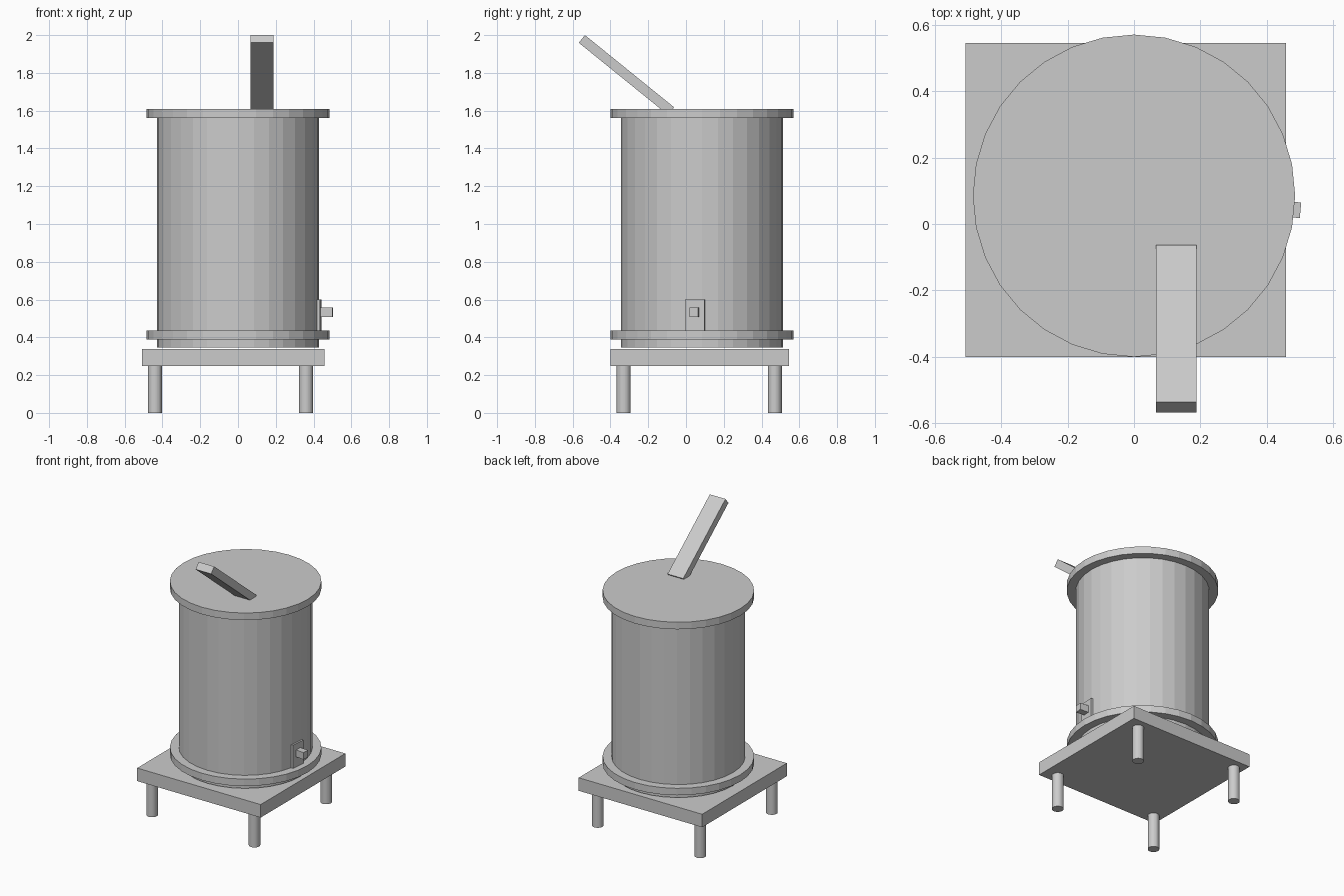
import bpy
import math
from mathutils import Vector

if "Cube" in bpy.data.objects:
    bpy.data.objects.remove(bpy.data.objects["Cube"], do_unlink=True)

# Single plain grey
grey = bpy.data.materials.new("plain_grey")
grey.use_nodes = True
COLOR = (0.6, 0.6, 0.6, 1.0)
grey.diffuse_color = COLOR
grey.node_tree.nodes["Principled BSDF"].inputs["Base Color"].default_value = COLOR

DRUM = Vector((0.0, 0.085, 0.0))      # drum axis
STAND = Vector((-0.025, 0.072, 0.0))  # stand centre


def finish(name):
    obj = bpy.context.object
    obj.name = name
    obj.data.materials.append(grey)
    return obj


def cylinder(name, centre, radius, bottom, top, sides=32):
    bpy.ops.mesh.primitive_cylinder_add(
        vertices=sides, radius=radius, depth=top - bottom,
        location=(centre.x, centre.y, (bottom + top) / 2))
    return finish(name)


def box(name, centre, size, rotation=(0, 0, 0)):
    bpy.ops.mesh.primitive_cube_add(size=1, location=centre, rotation=rotation)
    bpy.context.object.scale = size
    bpy.ops.object.transform_apply(location=False, rotation=False, scale=True)
    return finish(name)


# Drum with lid and lower rim
cylinder("drum_body", DRUM, 0.428, 0.345, 1.565)
cylinder("lid", DRUM, 0.485, 1.56, 1.61)
cylinder("lower_rim", DRUM, 0.485, 0.388, 0.437)

# Square stand on four round legs
box("stand_top", (STAND.x, STAND.y, 0.293), (0.965, 0.945, 0.092))
for side, sx in (("right", -1), ("left", 1)):
    for end, sy in (("front", -1), ("back", 1)):
        spot = STAND + Vector((sx * 0.4, sy * 0.4, 0)) + Vector((-0.015, -0.002, 0))
        cylinder(f"{end}_{side}_leg", spot, 0.037, 0.0, 0.25)

# Slanted lever rising from the lid towards the front
upper, lower = Vector((0.127, -0.535, 2.0)), Vector((0.127, -0.063, 1.618))
run = lower - upper
tilt = math.atan2(run.z, run.y)
thickness = 0.052
inward = Vector((0, math.sin(tilt), -math.cos(tilt))) * thickness / 2
box("lever", (upper + lower) / 2 + inward, (0.122, run.length, thickness),
    (tilt, 0, 0))

# Small plate and knob, turned to follow the drum wall
turn = math.radians(-5)
outward = Vector((math.cos(turn), math.sin(turn), 0))
box("tap_plate", DRUM + outward * 0.425 + Vector((0, 0, 0.515)),
    (0.03, 0.104, 0.17), (0, 0, turn))
box("tap_knob", DRUM + outward * 0.465 + Vector((0, 0, 0.533)),
    (0.076, 0.047, 0.049), (0, 0, turn))
